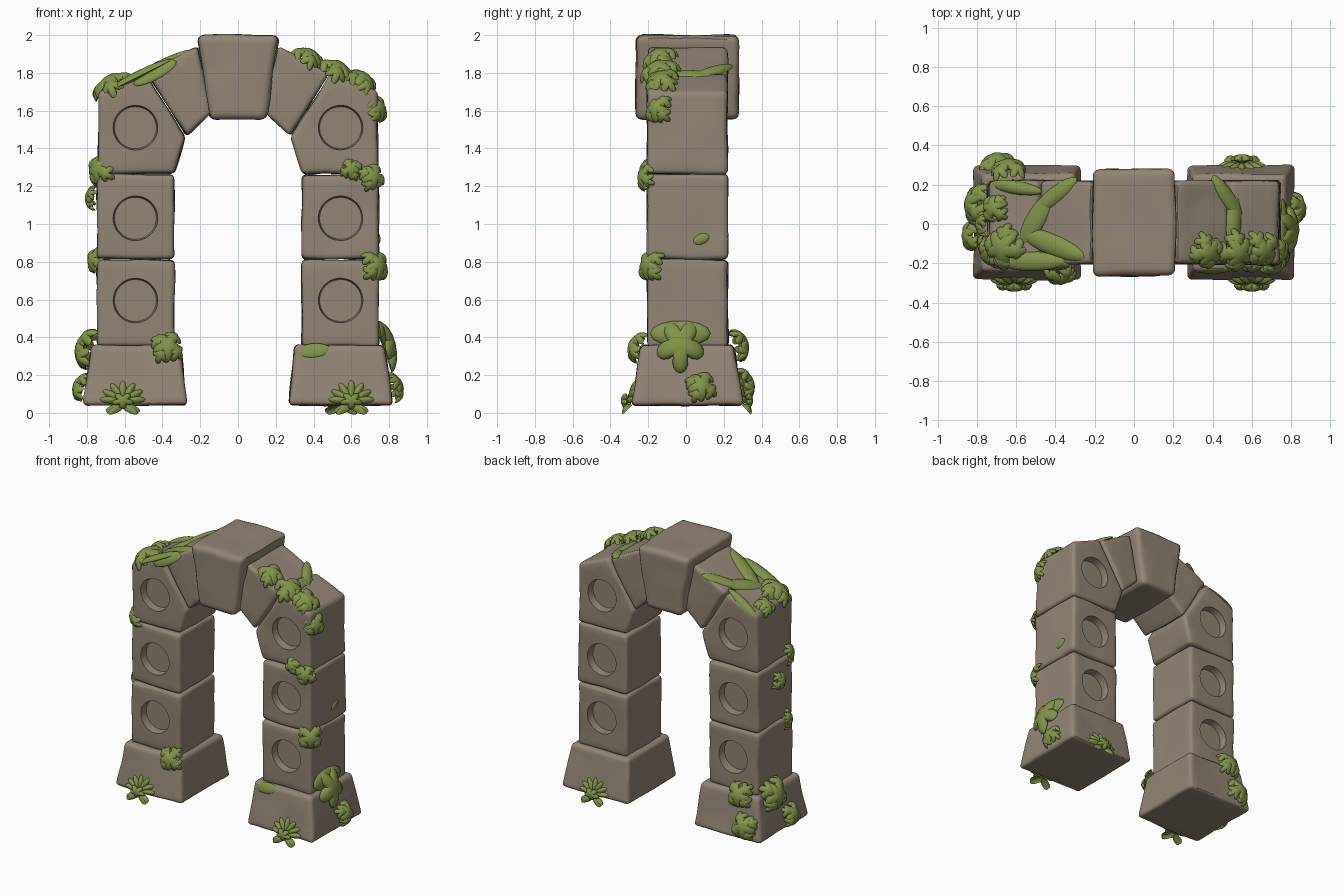
import bpy, bmesh, math, random
from mathutils import Vector, Matrix, noise

if "Cube" in bpy.data.objects:
    bpy.data.objects.remove(bpy.data.objects["Cube"])

random.seed(4)
Y0, Y1 = -0.205, 0.22           # front and back of the pillar blocks
YC = 0.0075


def material(name, rgb):
    m = bpy.data.materials.new(name)
    m.diffuse_color = (*rgb, 1)
    m.use_nodes = True
    m.node_tree.nodes["Principled BSDF"].inputs["Base Color"].default_value = m.diffuse_color
    return m


STONE = material("brown_stone", (0.292, 0.235, 0.175))
GREEN = material("leaf_green", (0.222, 0.296, 0.066))


def make_object(name, bm, mat):
    me = bpy.data.meshes.new(name)
    bmesh.ops.recalc_face_normals(bm, faces=bm.faces)
    bm.to_mesh(me)
    bm.free()
    me.materials.append(mat)
    ob = bpy.data.objects.new(name, me)
    bpy.context.collection.objects.link(ob)
    return ob


def activate(ob):
    bpy.ops.object.select_all(action='DESELECT')
    bpy.context.view_layer.objects.active = ob
    ob.select_set(True)


def block(name, profile, side=1, hole=None, bevel=0.024):
    """Worn stone block: profile of (x, z, half depth), optional round recess (x, z)."""
    bm = bmesh.new()
    f = [bm.verts.new((x * side, YC - h, z)) for x, z, h in profile]
    b = [bm.verts.new((x * side, YC + h, z)) for x, z, h in profile]
    n = len(profile)
    bm.faces.new(f)
    bm.faces.new(b[::-1])
    for i in range(n):
        j = (i + 1) % n
        bm.faces.new((f[i], b[i], b[j], f[j]))
    bmesh.ops.recalc_face_normals(bm, faces=bm.faces)
    bmesh.ops.bevel(bm, geom=bm.edges[:], offset=bevel, segments=3, profile=0.5, affect='EDGES')
    # slice into a grid, then roughen with soft noise
    for axis in range(3):
        no = Vector([float(i == axis) for i in range(3)])
        lo = min(v.co[axis] for v in bm.verts)
        hi = max(v.co[axis] for v in bm.verts)
        for k in range(1, 8):
            p = no * (lo + (hi - lo) * k / 8)
            bmesh.ops.bisect_plane(bm, geom=bm.verts[:] + bm.edges[:] + bm.faces[:],
                                   plane_co=p, plane_no=no)
    seed = Vector((random.random() * 9, random.random() * 9, 0))
    for v in bm.verts:
        v.co += noise.noise_vector(v.co * 5 + seed) * 0.009
    ob = make_object(name, bm, STONE)
    activate(ob)
    if hole:
        cb = bmesh.new()
        for y, a in ((Y0, 90), (Y1, -90)):
            bmesh.ops.create_cone(cb, cap_ends=True, segments=40, radius1=0.111, radius2=0.125, depth=0.11,
                                  matrix=Matrix.Translation((hole[0] * side, y, hole[1]))
                                  @ Matrix.Rotation(math.radians(a), 4, 'X'))
        cutter = make_object("recess_cutter", cb, STONE)
        cutter.hide_render = True
        mod = ob.modifiers.new("recess", 'BOOLEAN')
        mod.operation, mod.solver, mod.object = 'DIFFERENCE', 'EXACT', cutter
        bpy.ops.object.modifier_apply(modifier=mod.name)
        bpy.data.objects.remove(cutter)
    bpy.ops.object.shade_smooth_by_angle(angle=math.radians(35))
    return ob


# ---- stone arch, both sides
H = 0.2125
for s, label in ((-1, "left"), (1, "right")):
    block(label + "_base", [(0.268, 0.04, 0.295), (0.82, 0.04, 0.295), (0.775, 0.36, 0.245), (0.3, 0.36, 0.245)], s)
    for name, z0, z1, hz in (("lower", 0.35, 0.81, 0.595), ("middle", 0.814, 1.262, 1.03)):
        block(f"{label}_{name}_block", [(0.338, z0, H), (0.745, z0, H), (0.745, z1, H), (0.338, z1, H)],
              s, (0.543, hz))
    block(label + "_shoulder_block", [(0.338, 1.266, H), (0.742, 1.266, H), (0.738, 1.70, H),
                                      (0.49, 1.80, H), (0.278, 1.458, H)], s, (0.543, 1.51))
    block(label + "_arch_stone", [(0.274, 1.462, H), (0.484, 1.802, H), (0.212, 1.945, H), (0.142, 1.59, H)], s)
block("keystone", [(-0.148, 1.555, 0.272), (0.148, 1.555, 0.272), (0.216, 2.0, 0.272), (-0.216, 2.0, 0.272)],
      bevel=0.035)


# ---- foliage
def puff(bm, base, normal, tip, length, width, thick, lobes=0, droop=0.0, start=0.0):
    """Cushioned leaf lying across normal and pointing to tip; lobes=0 gives a plain oval."""
    n = Vector(normal).normalized()
    t = Vector(tip)
    t = (t - n * t.dot(n)).normalized()
    x = t.cross(n)
    base = Vector(base)

    def place(u, v, w):
        return bm.verts.new(base + x * (u * width) + t * (v * length + start * length) + n * w)

    seg = 40 if lobes else 14
    rings = []
    for r in (0.35, 0.65, 0.86, 0.97, 1.0, 0.9):
        ring = []
        for i in range(seg):
            a = 2 * math.pi * i / seg
            q = 1.0 if not lobes else 1 - r * 0.5 * (1 - abs(math.cos(lobes * a / 2)) ** 0.9)
            h = thick * math.sqrt(max(0, 1 - r * r)) - droop * (r * q) ** 2
            if len(rings) == 5:
                h -= thick * 0.5
            ring.append(place(r * q * math.sin(a), r * q * math.cos(a), h))
        rings.append(ring)
    top = place(0, 0, thick)
    bottom = place(0, 0, -thick * 0.5)
    for i in range(seg):
        j = (i + 1) % seg
        bm.faces.new((top, rings[0][i], rings[0][j]))
        for a, b in zip(rings, rings[1:]):
            bm.faces.new((a[i], b[i], b[j], a[j]))
        bm.faces.new((bottom, rings[-1][j], rings[-1][i]))


def finish(name, bm):
    activate(make_object(name, bm, GREEN))
    bpy.ops.object.shade_smooth_by_angle(angle=math.radians(60))


def ivy(name, clusters):
    """Each cluster: x, y, z, normal, leaf radius. One large leaf with smaller ones round it."""
    bm = bmesh.new()
    for x, y, z, nx, ny, nz, r in clusters:
        p, n = Vector((x, y, z)), Vector((nx, ny, nz)).normalized()
        down = Vector((0, 0, -1)) - n * -n.z
        down.normalize()
        puff(bm, p + n * r * 0.3, n, down, r, r * 0.95, r * 0.28, 5, r * 0.3)
        a0 = random.uniform(-0.4, 0.4)
        for k in range(4):
            d = Matrix.Rotation(a0 + math.pi / 4 + k * math.pi / 2, 3, n) @ down
            puff(bm, p + d * r * 0.7 + n * r * 0.12, n + d * 0.55, d, r * 0.68, r * 0.62, r * 0.25, 5, r * 0.25)
    finish(name, bm)


def tuft(name, x, y, out):
    """Fan of fat blades at the foot of a base."""
    bm = bmesh.new()
    o = Vector((x, y, 0.065))
    n = Vector((0, out, 0))
    for row, (count, spread, length, lean) in enumerate(((7, 80, 0.062, 0.35), (6, 95, 0.05, 0.95))):
        for k in range(count):
            a = math.radians(-spread + 2 * spread * k / (count - 1))
            d = Vector((math.sin(a), 0, math.cos(a) * (0.9 if row == 0 else 0.35))) + n * lean * 0.7
            d.normalize()
            face = n + Vector((0, 0, 0.7 * (row + 0.4)))
            puff(bm, o - Vector((0, 0, 0.022 * row)), face, d, length, 0.021, 0.014, 0, 0.012, 0.95)
    puff(bm, o + n * 0.015, n, (0, 0, -1), 0.045, 0.06, 0.03, 5)
    finish(name, bm)


tuft("front_left_tuft", -0.61, -0.30, -1)
tuft("front_right_tuft", 0.60, -0.30, -1)
tuft("back_right_tuft", 0.55, 0.31, 1)

ivy("left_pillar_ivy", [
    (-0.375, -0.26, 0.35, 0.1, -1, 0.35, 0.082),
    (-0.755, -0.12, 0.81, -0.8, -0.5, 0.1, 0.065),
    (-0.73, -0.16, 1.29, -0.7, -0.7, 0.2, 0.08),
    (-0.775, 0.0, 1.14, -1, 0, 0.1, 0.062)])
ivy("left_base_ivy", [
    (-0.83, -0.06, 0.14, -1, 0, 0.4, 0.078),
    (-0.80, 0.10, 0.34, -1, 0.1, 0.25, 0.11),
    (-0.64, 0.28, 0.36, -0.1, 1, 0.3, 0.09),
    (-0.70, 0.31, 0.15, -0.2, 1, 0.3, 0.09)])
ivy("right_pillar_ivy", [
    (0.73, -0.19, 0.78, 0.6, -0.7, 0.2, 0.08),
    (0.60, -0.215, 1.29, 0, -1, 0.25, 0.055),
    (0.71, -0.215, 1.25, 0.4, -0.9, 0.2, 0.068)])
ivy("right_base_ivy", [(0.83, 0.08, 0.14, 1, 0.1, 0.35, 0.078)])
ivy("right_arch_ivy", [
    (0.37, -0.14, 1.88, 0.4, -0.25, 0.87, 0.085),
    (0.52, -0.14, 1.81, 0.4, -0.25, 0.87, 0.095),
    (0.65, -0.13, 1.755, 0.5, -0.3, 0.85, 0.09),
    (0.735, -0.15, 1.61, 0.8, -0.5, 0.25, 0.075)])
ivy("left_arch_ivy", [
    (-0.66, -0.12, 1.735, -0.45, -0.15, 0.9, 0.105),
    (-0.71, 0.08, 1.715, -0.5, 0.1, 0.85, 0.07)])


# ---- moss creeping over the stone
def arch_top(x):
    x = abs(x)
    return 1.79 + (0.485 - x) * (0.55 if x < 0.485 else 0.4)


moss = bmesh.new()
for x0, y0, x1, y1, w in ((-0.56, -0.08, -0.44, 0.12, 0.055), (-0.48, 0.08, -0.32, 0.21, 0.045),
                          (-0.50, 0.17, -0.70, 0.20, 0.035), (-0.55, -0.05, -0.28, -0.16, 0.055),
                          (-0.66, -0.19, -0.38, -0.19, 0.05), (0.50, -0.10, 0.51, 0.12, 0.045),
                          (0.53, 0.05, 0.42, 0.215, 0.04)):
    p, q = Vector((x0, y0, arch_top(x0))), Vector((x1, y1, arch_top(x1)))
    s = math.copysign(0.45, x0)
    puff(moss, (p + q) / 2, (s, 0, 0.9), q - p, (q - p).length / 2 + 0.04, w, 0.03)
# patches on faces and edges
for loc, n, tip, ln, w, th in (((-0.44, -0.205, 1.80), (-0.3, -0.8, 0.5), (1, 0, 0.5), 0.13, 0.045, 0.02),
                               ((0.40, -0.235, 0.33), (0, -1, 0.3), (1, 0, 0.1), 0.09, 0.04, 0.014),
                               ((0.742, 0.08, 0.92), (1, 0, 0), (0, 1, 0.4), 0.045, 0.028, 0.012),
                               ((0.755, -0.03, 0.42), (1, 0, 0.15), (0, 1, 0), 0.16, 0.07, 0.03)):
    puff(moss, loc, n, tip, ln, w, th)
puff(moss, (0.79, -0.03, 0.36), (1, 0, 0.25), (0, 0, -1), 0.15, 0.13, 0.045, 5, 0.015)
finish("moss", moss)
